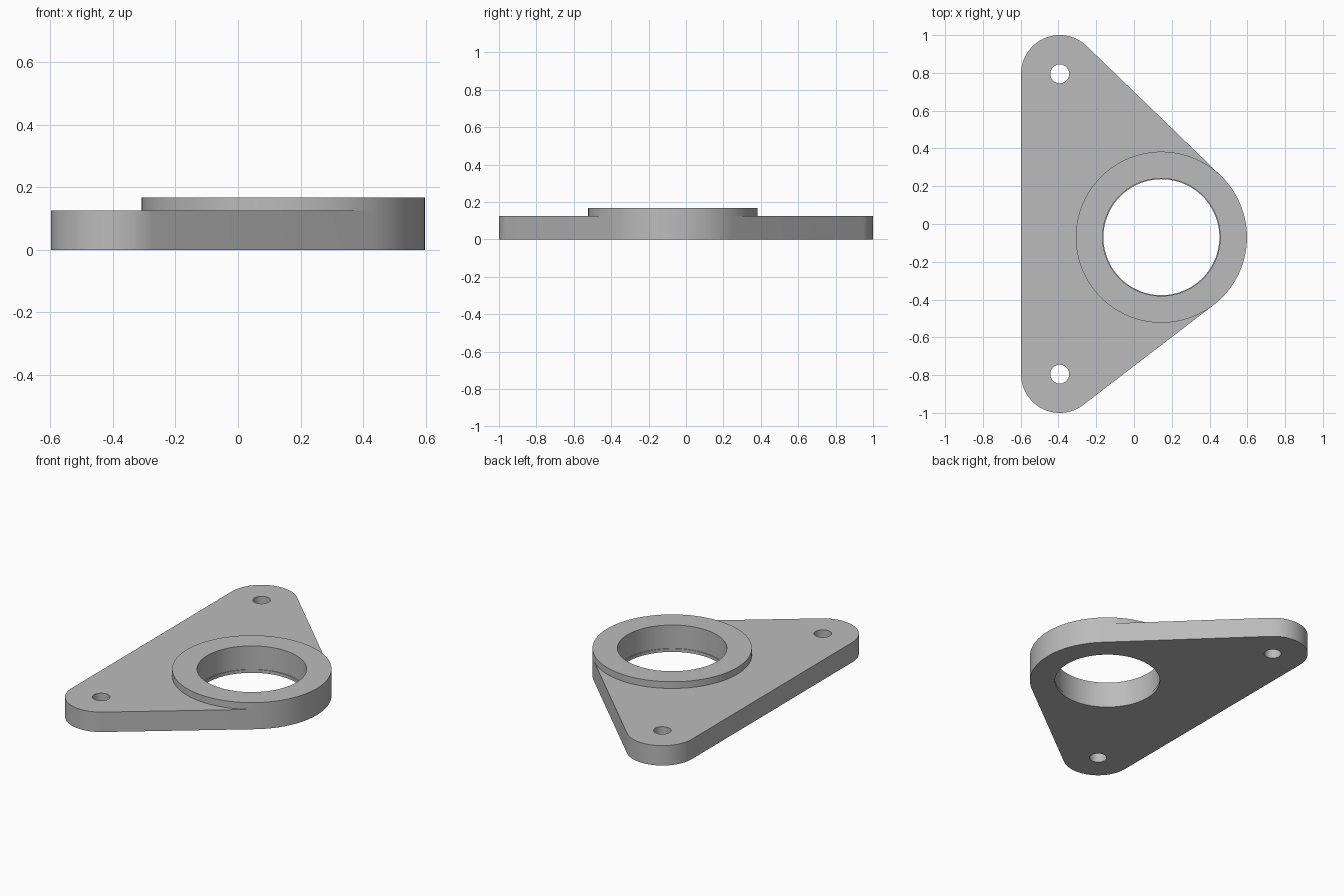
import bpy
import bmesh
from math import cos, sin, tau, radians
from mathutils import Vector

cube = bpy.data.objects.get("Cube")
if cube:
    bpy.data.objects.remove(cube, do_unlink=True)

SEGMENTS = 128
PLATE_TOP, COLLAR_TOP, LIP_TOP = 0.125, 0.167, 0.02
BOSS, BOSS_RADIUS = Vector((0.145, -0.07)), 0.453
BORE_RADIUS, LIP_RADIUS = 0.311, 0.307
EARS = [Vector((-0.393, y)) for y in (-0.795, 0.795)]
EAR_RADIUS, BOLT_RADIUS = 0.205, 0.05

directions = [Vector((cos(tau * k / SEGMENTS), sin(tau * k / SEGMENTS)))
              for k in range(SEGMENTS)]
bm = bmesh.new()
shared = {}


def vert(p, z):
    """Return the vertex at a point, so neighbouring surfaces share it."""
    key = (round(p.x, 5), round(p.y, 5), round(z, 5))
    if key not in shared:
        shared[key] = bm.verts.new(key)
    return shared[key]


def circle(centre, radius):
    return [centre + radius * d for d in directions]


def pairs(loop):
    return list(zip(loop, loop[1:] + loop[:1]))


def band(lower, z0, upper, z1):
    """Quads joining two loops with the same number of points."""
    for (a, b), (c, d) in zip(pairs(lower), pairs(upper)):
        bm.faces.new((vert(a, z0), vert(b, z0), vert(d, z1), vert(c, z1)))


def fill(loops, z):
    """Flat face inside the loops; edges used by two loops cancel out."""
    keys = set()
    for loop in loops:
        keys ^= {frozenset((vert(a, z), vert(b, z))) for a, b in pairs(loop)}
    edges = []
    for key in keys:
        a, b = key
        edges.append(bm.edges.get((a, b)) or bm.edges.new((a, b)))
    bmesh.ops.triangle_fill(bm, edges=edges, use_beauty=True,
                            use_dissolve=False, normal=(0, 0, 1))


# Outline: the taut boundary around the boss and the two ears
discs = [(BOSS, BOSS_RADIUS)] + [(e, EAR_RADIUS) for e in EARS]
outline = []
for d in directions:
    centre, radius = max(discs, key=lambda c: c[0].dot(d) + c[1])
    outline.append(centre + radius * d)

collar = circle(BOSS, BOSS_RADIUS)
bore = circle(BOSS, BORE_RADIUS)
lip = circle(BOSS, LIP_RADIUS)
bolts = [circle(e, BOLT_RADIUS) for e in EARS]

# Plate rim and bolt holes
for loop in [outline] + bolts:
    band(loop, 0, loop, PLATE_TOP)

# Raised collar, bore and the small lip at its foot
band(collar, PLATE_TOP, collar, COLLAR_TOP)
band(collar, COLLAR_TOP, bore, COLLAR_TOP)
band(bore, COLLAR_TOP, bore, LIP_TOP)
band(bore, LIP_TOP, lip, LIP_TOP)
band(lip, LIP_TOP, lip, 0)

# Flat top around the collar, and underside
fill([outline, collar] + bolts, PLATE_TOP)
fill([outline, lip] + bolts, 0)
bmesh.ops.recalc_face_normals(bm, faces=bm.faces)

mesh = bpy.data.meshes.new("flange_plate")
bm.to_mesh(mesh)
bm.free()
plate = bpy.data.objects.new("flange_plate", mesh)
bpy.context.collection.objects.link(plate)

# Plain grey metal
grey = bpy.data.materials.new("plain_grey")
grey.use_nodes = True
grey.diffuse_color = (0.5, 0.5, 0.5, 1)
grey.node_tree.nodes["Principled BSDF"].inputs["Base Color"].default_value = grey.diffuse_color
mesh.materials.append(grey)

bpy.ops.object.select_all(action="DESELECT")
plate.select_set(True)
bpy.context.view_layer.objects.active = plate
bpy.ops.object.shade_smooth_by_angle(angle=radians(30))
